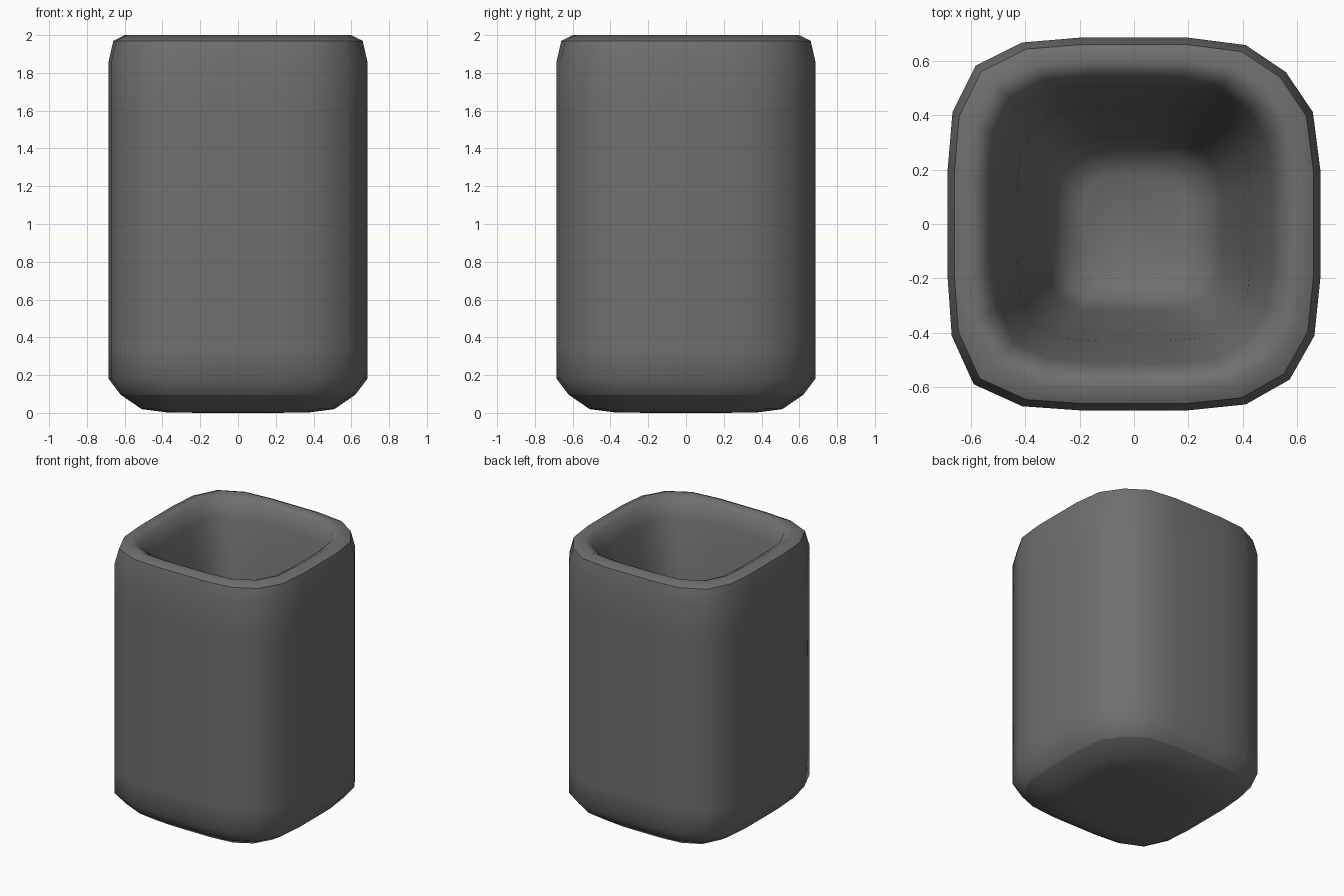
import bpy, bmesh

if "Cube" in bpy.data.objects:
    bpy.data.objects.remove(bpy.data.objects["Cube"])

# rounded-square cross-section, one quadrant rotated four times (20 sides);
# corners differ slightly in fullness for a hand-formed look
section = []
for i, c in enumerate((0.815, 0.85, 0.86, 0.835)):
    s = 0.96 + (c - 0.815) * 0.4
    for x, y in [(1, -0.29), (1, 0.29), (s, 0.6), (c, c), (0.6, s)]:
        for _ in range(i):
            x, y = -y, x
        section.append((x, y))

# profile (half width, height): outside from the base up, over the rim, down the tapered bowl
profile = [(0.2, 0.0), (0.38, 0.003), (0.51, 0.02), (0.62, 0.095), (0.685, 0.18), (0.685, 0.35),
           (0.685, 1.6), (0.685, 1.86), (0.66, 1.97), (0.60, 2.0), (0.545, 1.97),
           (0.51, 1.86), (0.43, 1.45), (0.32, 0.4), (0.27, 0.26), (0.18, 0.21)]
sharp_rings = {3, 8}  # shading breaks at the foot and the lip

bm = bmesh.new()
rings = [[bm.verts.new((x * r, y * r, z)) for x, y in section] for r, z in profile]
n = len(section)
for a, b in zip(rings, rings[1:]):
    for i in range(n):
        j = (i + 1) % n
        bm.faces.new((a[i], a[j], b[j], b[i]))

# underside and inner floor
bm.faces.new(rings[0][::-1])
bm.faces.new(rings[-1])
for f in bm.faces:
    f.smooth = True
for k in sharp_rings:
    for i in range(n):
        bm.edges.get((rings[k][i], rings[k][(i + 1) % n])).smooth = False
bmesh.ops.recalc_face_normals(bm, faces=bm.faces[:])

mesh = bpy.data.meshes.new("cup")
bm.to_mesh(mesh)
bm.free()
cup = bpy.data.objects.new("cup", mesh)
bpy.context.collection.objects.link(cup)

# dark grey finish
mat = bpy.data.materials.new("dark_grey")
mat.diffuse_color = (0.16, 0.16, 0.16, 1)
mat.use_nodes = True
mat.node_tree.nodes["Principled BSDF"].inputs["Base Color"].default_value = mat.diffuse_color
mesh.materials.append(mat)
